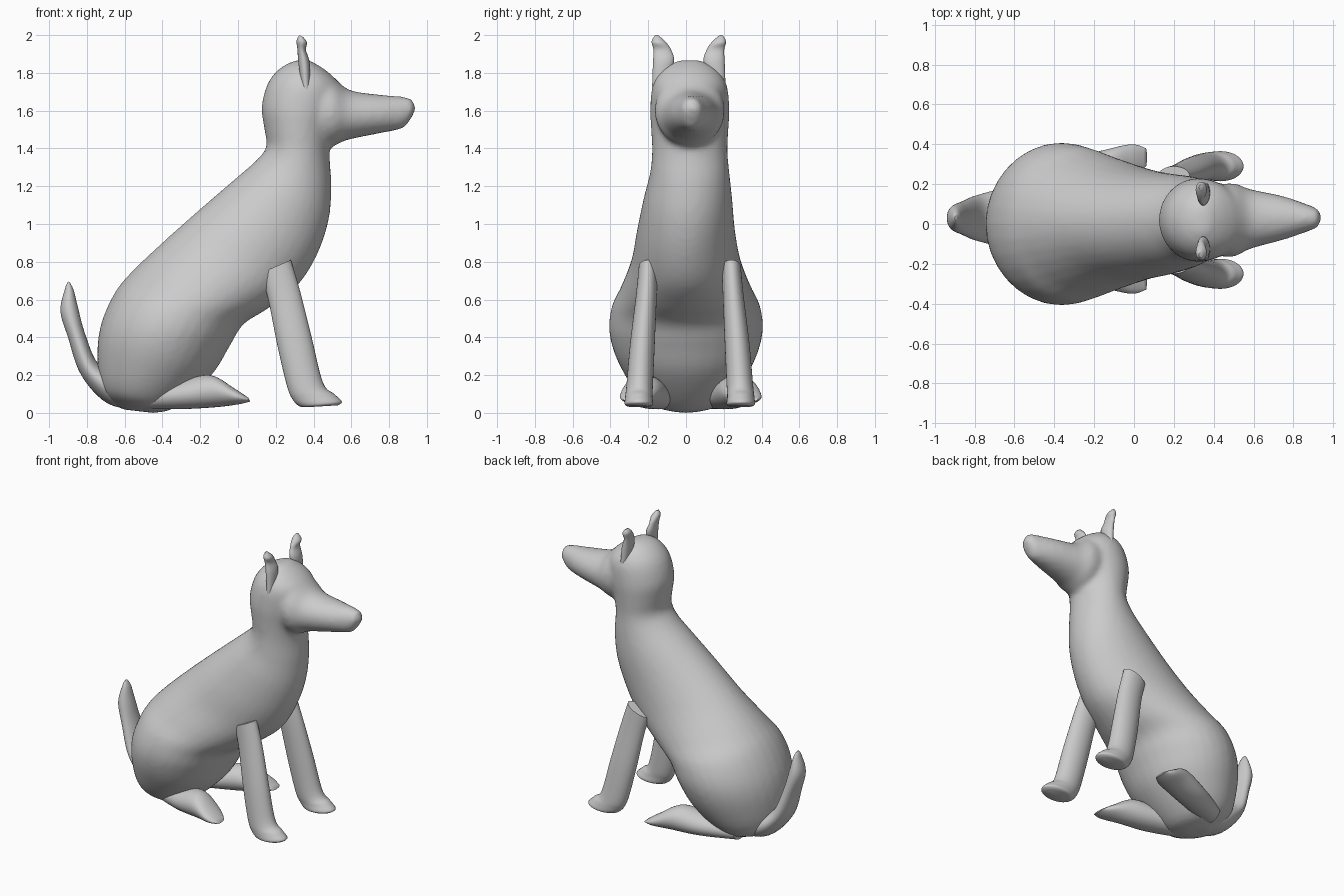
import bpy, bmesh
from math import cos, sin, pi

SIDES = 32


def smooth_rows(rows, steps=6):
    """Catmull-Rom interpolation between the given sections."""
    out = []
    for i in range(len(rows) - 1):
        a, b = rows[max(i - 1, 0)], rows[i]
        c, d = rows[i + 1], rows[min(i + 2, len(rows) - 1)]
        for s in range(steps):
            t = s / steps
            out.append([0.5 * (2 * q + (r - p) * t + (2 * p - 5 * q + 4 * r - u) * t * t
                               + (3 * q - p - 3 * r + u) * t ** 3)
                        for p, q, r, u in zip(a, b, c, d)])
    out.append(rows[-1])
    return out


def add_loft(bm, rows, side=1, y_off=0.0):
    """Each section: x1, z1, x2, z2 (opposite profile points), y centre, half width."""
    rings = []
    for x1, z1, x2, z2, y, w in smooth_rows(rows):
        ring = []
        for k in range(SIDES):
            a = 2 * pi * k / SIDES
            f = (1 + cos(a)) / 2
            ring.append(bm.verts.new((x1 + (x2 - x1) * f,
                                      side * y + y_off + w * sin(a),
                                      z1 + (z2 - z1) * f)))
        rings.append(ring)
    for r, s in zip(rings, rings[1:]):
        for k in range(SIDES):
            n = (k + 1) % SIDES
            bm.faces.new((r[k], r[n], s[n], s[k]))
    bm.faces.new(rings[0][::-1])
    bm.faces.new(rings[-1])


def make(name, lofts, side=1, y_off=0.0):
    bm = bmesh.new()
    for rows in lofts:
        add_loft(bm, rows, side, y_off)
    bmesh.ops.recalc_face_normals(bm, faces=bm.faces)
    me = bpy.data.meshes.new(name)
    bm.to_mesh(me)
    bm.free()
    ob = bpy.data.objects.new(name, me)
    bpy.context.collection.objects.link(ob)
    bpy.ops.object.select_all(action='DESELECT')
    ob.select_set(True)
    bpy.context.view_layer.objects.active = ob
    bpy.ops.object.shade_smooth_by_angle(angle=0.8)
    return ob


# Torso, neck and skull
torso = [
    (-0.62, 0.02, -0.45, 0.00, 0, 0.07),
    (-0.72, 0.12, -0.33, 0.03, 0, 0.23),
    (-0.745, 0.30, -0.14, 0.20, 0, 0.35),
    (-0.725, 0.47, -0.04, 0.36, 0, 0.405),
    (-0.65, 0.64, 0.03, 0.47, 0, 0.395),
    (-0.55, 0.76, 0.17, 0.56, 0, 0.345),
    (-0.38, 0.92, 0.32, 0.68, 0, 0.29),
    (-0.20, 1.08, 0.42, 0.84, 0, 0.26),
    (-0.02, 1.235, 0.48, 1.02, 0.01, 0.235),
    (0.10, 1.34, 0.495, 1.20, 0.02, 0.21),
    (0.15, 1.41, 0.485, 1.37, 0.02, 0.20),
    (0.14, 1.50, 0.50, 1.50, 0.02, 0.205),
    (0.125, 1.62, 0.53, 1.60, 0.02, 0.21),
    (0.16, 1.75, 0.54, 1.73, 0.02, 0.195),
    (0.23, 1.83, 0.47, 1.81, 0.02, 0.14),
    (0.31, 1.868, 0.38, 1.866, 0.02, 0.06),
]
# Muzzle
muzzle = [
    (0.38, 1.84, 0.38, 1.42, 0.02, 0.17),
    (0.50, 1.78, 0.49, 1.41, 0.02, 0.185),
    (0.59, 1.71, 0.58, 1.445, 0.025, 0.15),
    (0.75, 1.685, 0.75, 1.48, 0.03, 0.11),
    (0.89, 1.672, 0.87, 1.505, 0.03, 0.065),
    (0.925, 1.655, 0.91, 1.55, 0.03, 0.05),
    (0.938, 1.62, 0.935, 1.59, 0.03, 0.025),
]
body = make("body_and_head", [torso, muzzle])
rm = body.modifiers.new("blend", 'REMESH')
rm.mode = 'VOXEL'
rm.voxel_size = 0.018
rm.use_smooth_shade = True
sm = body.modifiers.new("soften", 'SMOOTH')
sm.factor = 0.5
sm.iterations = 6

# Tail
make("tail", [[
    (-0.50, 0.01, -0.50, 0.14, 0.02, 0.10),
    (-0.69, 0.05, -0.62, 0.20, 0.03, 0.14),
    (-0.83, 0.20, -0.74, 0.26, 0.03, 0.115),
    (-0.90, 0.40, -0.81, 0.42, 0.03, 0.085),
    (-0.94, 0.54, -0.85, 0.57, 0.03, 0.065),
    (-0.915, 0.66, -0.87, 0.65, 0.03, 0.035),
    (-0.90, 0.695, -0.89, 0.69, 0.03, 0.01),
]])

front_leg = [
    (0.12, 0.74, 0.28, 0.81, 0.22, 0.05),
    (0.16, 0.60, 0.33, 0.64, 0.23, 0.055),
    (0.21, 0.35, 0.39, 0.40, 0.25, 0.065),
    (0.26, 0.14, 0.45, 0.16, 0.265, 0.07),
    (0.29, 0.07, 0.51, 0.10, 0.27, 0.072),
    (0.325, 0.035, 0.55, 0.06, 0.27, 0.075),
    (0.36, 0.03, 0.53, 0.04, 0.27, 0.06),
]
hind_foot = [
    (-0.53, 0.02, -0.53, 0.13, 0.12, 0.08),
    (-0.30, 0.02, -0.32, 0.165, 0.20, 0.10),
    (-0.12, 0.03, -0.15, 0.20, 0.25, 0.10),
    (0.00, 0.045, -0.02, 0.13, 0.29, 0.085),
    (0.065, 0.06, 0.055, 0.08, 0.31, 0.045),
]
ear = [
    (0.34, 1.71, 0.38, 1.71, 0.165, 0.03),
    (0.32, 1.85, 0.38, 1.85, 0.135, 0.055),
    (0.315, 1.92, 0.36, 1.92, 0.14, 0.047),
    (0.31, 1.97, 0.365, 1.96, 0.16, 0.037),
    (0.325, 2.00, 0.345, 1.99, 0.17, 0.012),
]
# Paired front legs, hind feet and ears
for side, label in ((1, "far"), (-1, "near")):
    make("front_leg_" + label, [front_leg], side, 0.02)
    make("hind_foot_" + label, [hind_foot], side, 0.025)
    make("ear_" + label, [ear], side, 0.015)
